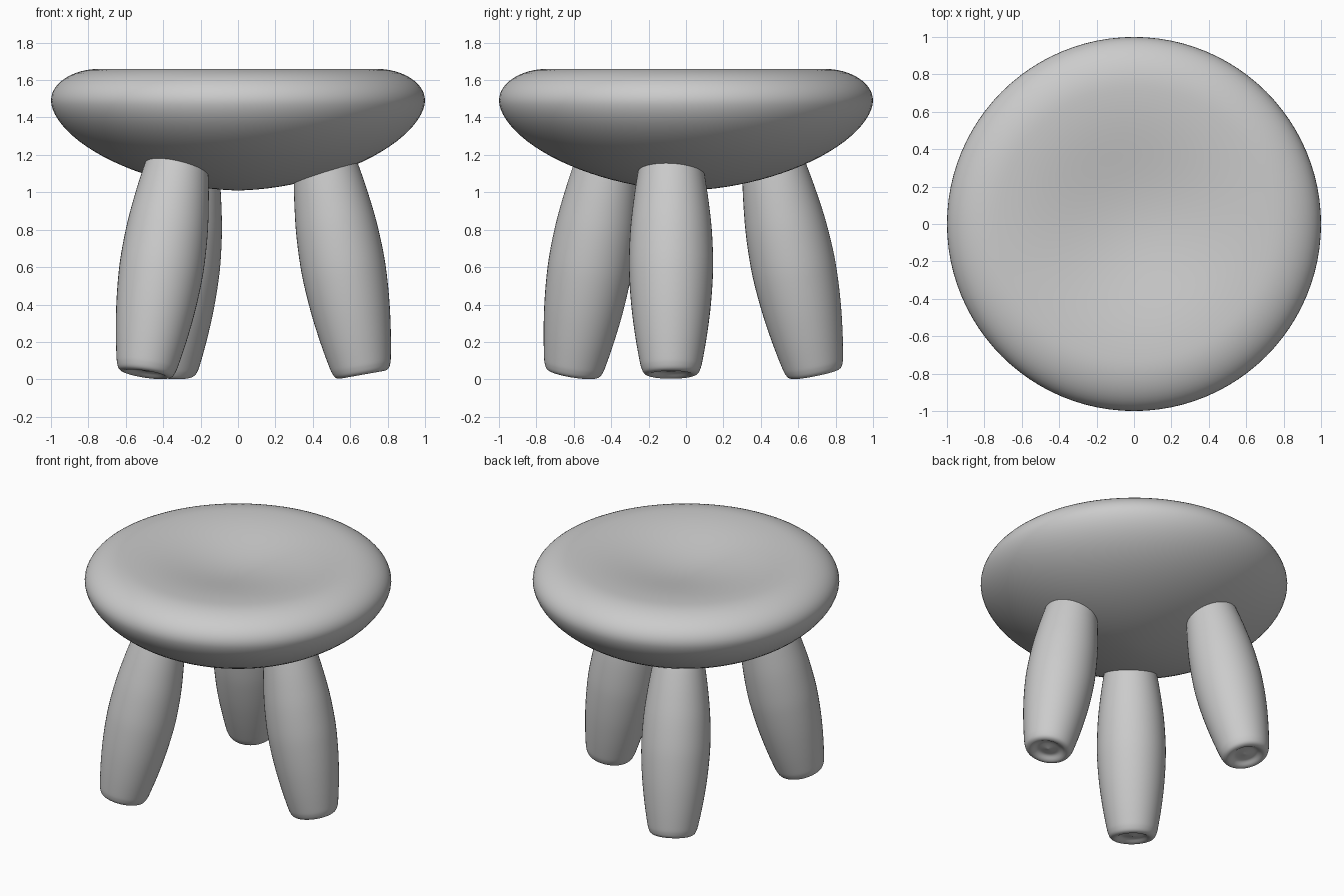
import bpy
import bmesh
import math
from mathutils import Vector, geometry

if "Cube" in bpy.data.objects:
    bpy.data.objects.remove(bpy.data.objects["Cube"])


def smooth_curve(points, steps=4):
    """Refine a (radius, height) profile with a Catmull-Rom curve."""
    pts = [Vector(p) for p in points]
    pts = [pts[0]] + pts + [pts[-1]]
    out = []
    for a, b, c, d in zip(pts, pts[1:], pts[2:], pts[3:]):
        for i in range(steps):
            t = i / steps
            p = 0.5 * (2 * b + (c - a) * t + (2 * a - 5 * b + 4 * c - d) * t**2
                       + (3 * b - a - 3 * c + d) * t**3)
            out.append((max(p.x, 0), p.y))
    out.append(tuple(points[-1]))
    return out


def lathe(name, profile, segments):
    """Spin a (radius, height) profile around z into a smooth closed solid."""
    bm = bmesh.new()
    verts = [bm.verts.new((r, 0, z)) for r, z in profile]
    edges = [bm.edges.new(pair) for pair in zip(verts, verts[1:])]
    bmesh.ops.spin(bm, geom=verts + edges, cent=(0, 0, 0), axis=(0, 0, 1),
                   angle=math.tau, steps=segments)
    bmesh.ops.remove_doubles(bm, verts=bm.verts, dist=0.0002)
    bmesh.ops.recalc_face_normals(bm, faces=bm.faces)
    mesh = bpy.data.meshes.new(name)
    bm.to_mesh(mesh)
    bm.free()
    mesh.shade_smooth()
    obj = bpy.data.objects.new(name, mesh)
    bpy.context.collection.objects.link(obj)
    return obj


# Seat: deep rounded underside, soft rim and shallow dished top
RIM_Z, TOP_Z, BOTTOM_Z, FLAT_R, DISH = 1.49, 1.66, 1.01, 0.74, 0.08
N = 24
seat_profile = []
for i in range(N + 1):
    a = math.pi / 2 * i / N
    e = 2 / 1.75
    seat_profile.append((math.sin(a)**e, RIM_Z - (RIM_Z - BOTTOM_Z) * max(math.cos(a), 0)**e))
for i in range(1, N // 2 + 1):
    a = math.pi / 2 * i / (N // 2)
    seat_profile.append((FLAT_R + (1 - FLAT_R) * math.cos(a),
                         RIM_Z + (TOP_Z - RIM_Z) * math.sin(a)))
for i in range(1, N + 1):
    t = i / N
    seat_profile.append((FLAT_R * (1 - t), TOP_Z - DISH * (1 - math.cos(math.pi * t)) / 2))
lathe("seat", seat_profile, 96)

# Legs: barrel-shaped, with a dimpled foot, tops buried in the seat
leg_profile = smooth_curve([
    (0, 0.015), (0.04, 0.022), (0.075, 0.022), (0.105, 0.004), (0.125, 0),
    (0.145, 0.01), (0.158, 0.035), (0.168, 0.075), (0.19, 0.2), (0.21, 0.35),
    (0.222, 0.5), (0.225, 0.63), (0.217, 0.8), (0.2, 0.95), (0.182, 1.07),
    (0.165, 1.16), (0.15, 1.19)]) + [(0, 1.19)]
legs = {
    "right_leg": ((0.665, -0.08, 0.025), (0.465, -0.08, 1.15)),
    "front_left_leg": ((-0.495, -0.605, 0.028), (-0.325, -0.425, 1.15)),
    "back_left_leg": ((-0.375, 0.69, 0.028), (-0.27, 0.465, 1.15)),
}
for name, (foot, top) in legs.items():
    leg = lathe(name, leg_profile, 48)
    leg.location = foot
    leg.rotation_euler = (Vector(top) - Vector(foot)).to_track_quat('Z', 'Y').to_euler()
